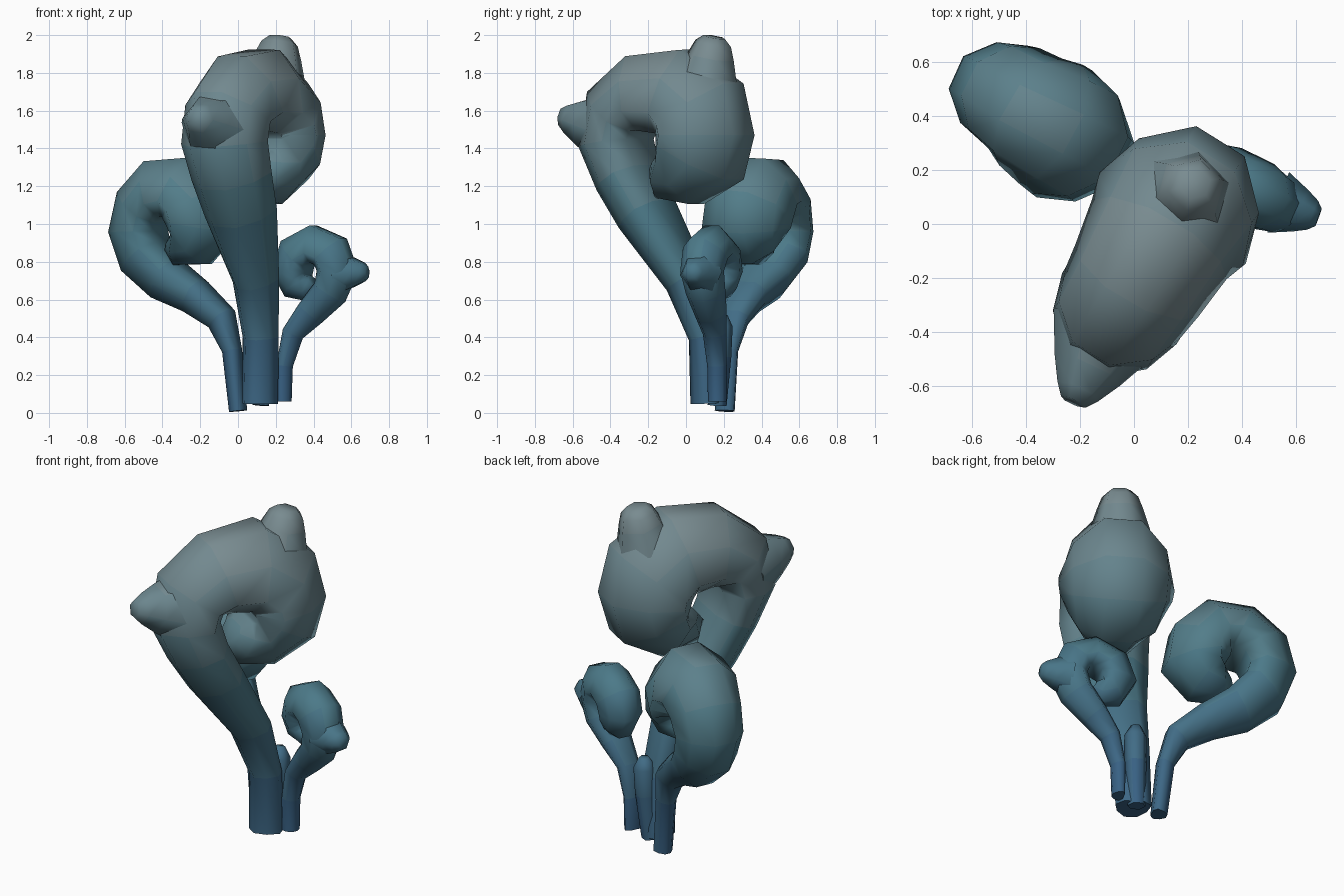
import bpy, math
from mathutils import Vector

# Blue at the foot fading to grey teal at the top
LOW, MID, TOP = (0.04, 0.12, 0.23), (0.075, 0.20, 0.25), (0.19, 0.26, 0.28)
BANDS = 12
mats = []
for i in range(BANDS):
    t = 2 * i / (BANDS - 1)
    a, b, f = (LOW, MID, t) if t < 1 else (MID, TOP, t - 1)
    m = bpy.data.materials.new("frond_shade_%d" % i)
    m.diffuse_color = tuple(p + (q - p) * f for p, q in zip(a, b)) + (1,)
    mats.append(m)

# Cross-sections (thickness, width): hexagon, and a frond flat on its inner side
HEX = [(math.cos(math.tau * k / 6), math.sin(math.tau * k / 6)) for k in range(6)]
FLAT = [(0.88, 0.55), (0.42, 1.0), (-0.35, 0.82), (-0.98, 0.33),
        (-0.98, -0.33), (-0.35, -0.82), (0.42, -1.0), (0.88, -0.55)]


def loft(name, centres, radii, side, section):
    """Skin rings along a path; side = fixed width axis."""
    verts, faces = [], []
    n, sides = len(centres), len(section)
    for i, c in enumerate(centres):
        tan = (centres[min(i + 1, n - 1)] - centres[max(i - 1, 0)]).normalized()
        across = tan.cross(side).normalized()
        wide = across.cross(tan).normalized()
        r, w = radii[i]
        verts += [c + across * (r * p) + wide * (w * q) for p, q in section]
    for i in range(n - 1):
        for k in range(sides):
            a, b = i * sides + k, i * sides + (k + 1) % sides
            faces.append((a, b, b + sides, a + sides))
    faces.append(tuple(range(sides))[::-1])
    faces.append(tuple(range((n - 1) * sides, n * sides)))
    me = bpy.data.meshes.new(name)
    me.from_pydata(verts, [], faces)
    for m in mats:
        me.materials.append(m)
    for p in me.polygons:
        p.material_index = max(0, min(BANDS - 1, int(p.center.z / 2 * BANDS)))
    ob = bpy.data.objects.new(name, me)
    bpy.context.collection.objects.link(ob)
    bpy.ops.object.select_all(action='DESELECT')
    ob.select_set(True)
    bpy.context.view_layer.objects.active = ob
    bpy.ops.object.shade_smooth_by_angle(angle=math.radians(75))


def frond(name, origin, heading, path, inward):
    """path rows: distance along heading, z, thickness, width, sideways shift"""
    d = Vector((*heading, 0)).normalized()
    side = Vector((d.y, -d.x, 0))
    o = Vector((*origin, 0))
    section = FLAT if inward > 0 else [(-p, q) for p, q in reversed(FLAT)]
    loft(name, [o + d * s + side * e + Vector((0, 0, z)) for s, z, r, w, e in path],
         [(r, w) for s, z, r, w, e in path], side, section)


def knob(name, a, b, r0, r1):
    a, b = Vector(a), Vector(b)
    ax = b - a
    side = ax.cross(Vector((0.3, 1, 0.1))).normalized()
    loft(name, [a, a + ax * 0.55, a + ax * 0.85, b],
         [(r, r) for r in (r0, 0.4 * r0 + 0.6 * r1, r1, r1 * 0.6)], side, HEX)


# Tall frond leaning forward and curling back
frond("tall_frond", (0.17, 0.065), (0.53, 0.85), [
    (0.01, 0.05, 0.09, 0.10, -0.08), (0.0, 0.40, 0.085, 0.10, -0.07),
    (-0.10, 0.70, 0.11, 0.13, -0.04), (-0.33, 1.06, 0.15, 0.21, 0),
    (-0.44, 1.25, 0.16, 0.235, 0.01), (-0.515, 1.43, 0.18, 0.25, 0.01),
    (-0.48, 1.59, 0.195, 0.25, 0.01), (-0.34, 1.68, 0.22, 0.265, 0.01),
    (-0.12, 1.69, 0.245, 0.29, 0), (0.02, 1.59, 0.255, 0.315, 0),
    (0.05, 1.47, 0.24, 0.32, 0), (0.02, 1.36, 0.24, 0.31, 0),
    (-0.08, 1.26, 0.17, 0.26, 0), (-0.19, 1.27, 0.14, 0.19, 0),
    (-0.24, 1.31, 0.07, 0.10, 0)], 1)
knob("tall_frond_front_knob", (-0.11, -0.40, 1.51), (-0.225, -0.66, 1.57), 0.21, 0.085)
knob("tall_frond_top_knob", (0.195, 0.11, 1.76), (0.225, 0.15, 1.99), 0.17, 0.10)

# Middle frond to the back left
frond("middle_frond", (0, 0.21), (-0.91, 0.41), [
    (0.0, 0.01, 0.045, 0.055, 0), (0.035, 0.33, 0.05, 0.06, 0),
    (0.10, 0.50, 0.08, 0.085, 0.01), (0.26, 0.62, 0.10, 0.11, 0.02),
    (0.43, 0.71, 0.125, 0.15, 0.04), (0.56, 0.83, 0.14, 0.19, 0.05),
    (0.605, 0.96, 0.145, 0.20, 0.05), (0.565, 1.09, 0.155, 0.21, 0.05),
    (0.46, 1.18, 0.17, 0.23, 0.03), (0.32, 1.185, 0.18, 0.25, 0.02),
    (0.23, 1.09, 0.185, 0.255, 0.01), (0.21, 0.98, 0.18, 0.25, 0),
    (0.26, 0.89, 0.13, 0.21, 0), (0.34, 0.88, 0.10, 0.15, 0),
    (0.38, 0.91, 0.06, 0.08, 0)], -1)

# Small frond to the right
frond("small_frond", (0.25, 0.21), (0.9, -0.44), [
    (0.018, 0.06, 0.035, 0.052, 0.047), (0.02, 0.25, 0.04, 0.055, 0.047),
    (0.065, 0.42, 0.055, 0.065, 0.04), (0.16, 0.53, 0.075, 0.09, 0.02),
    (0.265, 0.64, 0.09, 0.11, 0), (0.31, 0.75, 0.105, 0.12, 0),
    (0.27, 0.85, 0.105, 0.13, 0), (0.17, 0.89, 0.105, 0.13, 0),
    (0.07, 0.84, 0.105, 0.13, 0), (0.04, 0.75, 0.105, 0.125, 0),
    (0.075, 0.68, 0.09, 0.11, 0), (0.13, 0.665, 0.075, 0.085, 0),
    (0.17, 0.69, 0.04, 0.05, 0)], -1)
knob("small_frond_knob", (0.535, 0.08, 0.74), (0.685, 0.025, 0.745), 0.12, 0.058)

# Short sprout between the stems
loft("short_sprout", [Vector(p) for p in
     [(0.12, 0.165, 0.04), (0.14, 0.18, 0.3), (0.145, 0.185, 0.46), (0.145, 0.19, 0.52)]],
     [(0.05, 0.05), (0.06, 0.06), (0.062, 0.062), (0.03, 0.03)], Vector((1, 0, 0)), HEX)
